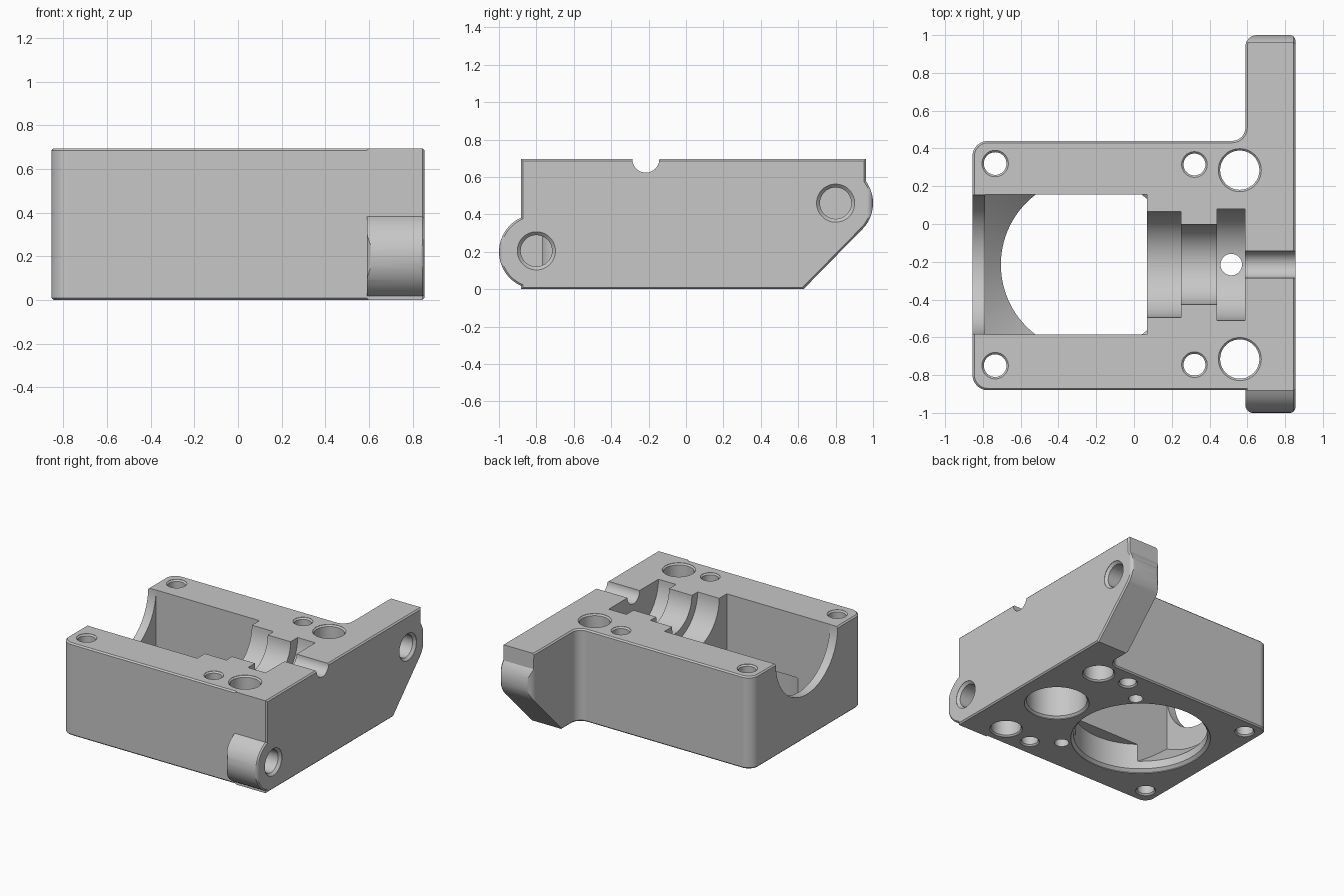
import bpy, bmesh, math
from mathutils import Vector

cube = bpy.data.objects.get("Cube")
if cube:
    bpy.data.objects.remove(cube, do_unlink=True)

TOP = 0.695      # height of the block
MID = -0.215     # y of the bore line
EDGE = 0.01      # small edge chamfer

grey = bpy.data.materials.new("plain grey")
grey.use_nodes = True
grey.diffuse_color = (0.57, 0.57, 0.57, 1)
grey.node_tree.nodes["Principled BSDF"].inputs["Base Color"].default_value = (0.57, 0.57, 0.57, 1)


def place(axis, t, a, b):
    """Point at t along the axis, with a, b across it."""
    return (t, a, b) if axis == "x" else (a, b, t)


def loft(name, rings):
    bm = bmesh.new()
    loops = [[bm.verts.new(p) for p in ring] for ring in rings]
    n = len(loops[0])
    for low, high in zip(loops, loops[1:]):
        for i in range(n):
            j = (i + 1) % n
            bm.faces.new((low[i], low[j], high[j], high[i]))
    bm.faces.new(loops[0])
    bm.faces.new(loops[-1])
    bmesh.ops.recalc_face_normals(bm, faces=bm.faces)
    me = bpy.data.meshes.new(name)
    bm.to_mesh(me)
    bm.free()
    me.materials.append(grey)
    ob = bpy.data.objects.new(name, me)
    bpy.context.collection.objects.link(ob)
    return ob


def inset(outline, d):
    """Counter-clockwise outline moved inwards by d."""
    pts = [Vector(p) for p in outline]
    out = []
    for i, p in enumerate(pts):
        u = (p - pts[i - 1]).normalized()
        v = (pts[(i + 1) % len(pts)] - p).normalized()
        m, n = Vector((-u.y, u.x)), Vector((-v.y, v.x))
        out.append(p + (m + n) * (d / (1 + m.dot(n))))
    return out


def prism(name, axis, outline, steps):
    """Extrude an outline through (position, inset) steps."""
    return loft(name, [[place(axis, t, *p) for p in inset(outline, d)] for t, d in steps])


def lathe(name, axis, ca, cb, steps, n=64):
    turn = [2 * math.pi * i / n for i in range(n)]
    return loft(name, [[place(axis, t, ca + r * math.cos(k), cb + r * math.sin(k))
                        for k in turn] for t, r in steps])


def rounded(corners, n=6):
    """Outline with each (x, y, radius) corner replaced by an arc."""
    out = []
    for i, (x, y, r) in enumerate(corners):
        p = Vector((x, y))
        if r == 0:
            out.append((x, y))
            continue
        a = (Vector(corners[i - 1][:2]) - p).normalized()
        b = (Vector(corners[(i + 1) % len(corners)][:2]) - p).normalized()
        half = a.angle(b) / 2
        centre = p + (a + b).normalized() * (r / math.sin(half))
        start = p + a * (r / math.tan(half)) - centre
        end = p + b * (r / math.tan(half)) - centre
        for k in range(n + 1):
            out.append(tuple(centre + start.lerp(end, k / n).normalized() * r))
    return out


def arc(cy, cz, r, a0, a1, n=16):
    turn = [math.radians(a0 + (a1 - a0) * k / n) for k in range(n + 1)]
    return [(cy + r * math.cos(k), cz + r * math.sin(k)) for k in turn]


def combine(ob, tool, operation):
    tool.hide_render = True
    mod = ob.modifiers.new("cut", "BOOLEAN")
    mod.operation, mod.solver, mod.object = operation, "EXACT", tool
    bpy.context.view_layer.objects.active = ob
    bpy.ops.object.modifier_apply(modifier=mod.name)
    bpy.data.objects.remove(tool, do_unlink=True)


# Block: chamfered plan outline crossed with the side outline
plan = rounded([(-0.855, -0.88, 0.08), (0.59, -0.88, 0), (0.59, -1.0, 0.04), (0.855, -1.0, 0.03),
                (0.855, 1.0, 0.03), (0.59, 1.0, 0.06), (0.59, 0.44, 0.07), (-0.855, 0.44, 0.08)])
block = prism("mounting_block", "z", plan,
              [(0, EDGE), (EDGE, 0), (TOP - EDGE, 0), (TOP, EDGE)])
side = [(-0.882, -0.1), (0.53, -0.1)]
side += arc(0.8, 0.46, 0.2, -40, 36)
side += [(0.96, 0.9), (-0.882, 0.9)]
side += arc(-0.8, 0.2, 0.2, 114.2, 245.8)
combine(block, prism("side_outline", "x", side, [(-1.1, 0), (0.845, 0), (0.865, 0.02)]), "INTERSECT")

# Open pocket, funnelled towards the round floor opening
y0, y1 = MID - 0.37, MID + 0.37
pocket = prism("pocket", "z", [(-0.79, y0), (0.07, y0), (0.07, y1), (-0.79, y1)],
               [(-0.1, 0), (0.9, 0)])
funnel = lathe("funnel", "z", -0.24, MID, [(-0.2, 0.44), (0.06, 0.44), (0.3, 0.68), (1.0, 0.68)], 96)
combine(pocket, funnel, "INTERSECT")

cutters = [
    pocket,
    lathe("floor_opening", "z", -0.24, MID,
          [(-0.05, 0.485), (0.005, 0.485), (0.025, 0.465), (0.22, 0.465)], 96),
    lathe("end_arch", "x", MID, TOP, [(-0.95, 0.368), (-0.78, 0.368)], 96),
    # Stepped shaft bore and narrow exit groove
    lathe("shaft_bore", "x", MID, TOP,
          [(0.06, 0.28), (0.25, 0.28), (0.25, 0.212), (0.44, 0.212), (0.44, 0.295),
           (0.587, 0.295), (0.587, 0.072), (0.95, 0.072)]),
    lathe("drain_hole", "z", 0.515, MID, [(0.1, 0.057), (0.5, 0.057)], 32),
    lathe("drain_recess", "z", 0.52, MID,
          [(-0.05, 0.225), (0.005, 0.225), (0.02, 0.21), (0.25, 0.21)]),
]

# Vertical holes in mirrored pairs, chamfered at both ends
for x, spread, r in ((-0.735, 0.535, 0.06), (0.32, 0.53, 0.058), (0.56, 0.5, 0.104)):
    for s in (-1, 1):
        rim = r + 0.01
        cutters.append(lathe("bolt_hole", "z", x, MID + s * spread,
                             [(-0.05, rim), (0.002, rim), (0.012, r), (TOP - 0.012, r),
                              (TOP - 0.002, rim), (0.8, rim)], 40))
for s in (-1, 1):
    cutters.append(lathe("blind_hole", "z", 0.14, MID + s * 0.4, [(-0.05, 0.05), (0.2, 0.05)], 32))

# Blind cross holes in the two lugs
for y, z in ((-0.8, 0.205), (0.8, 0.46)):
    cutters.append(lathe("lug_hole", "x", y, z,
                         [(0.65, 0.084), (0.835, 0.084), (0.853, 0.102), (0.95, 0.102)], 48))

for tool in cutters:
    combine(block, tool, "DIFFERENCE")

# Smooth curves, sharp edges, flat faces kept flat
bpy.ops.object.select_all(action="DESELECT")
block.select_set(True)
bpy.context.view_layer.objects.active = block
bpy.ops.object.shade_smooth_by_angle(angle=math.radians(30))
weighted = block.modifiers.new("even shading", "WEIGHTED_NORMAL")
weighted.keep_sharp = True
